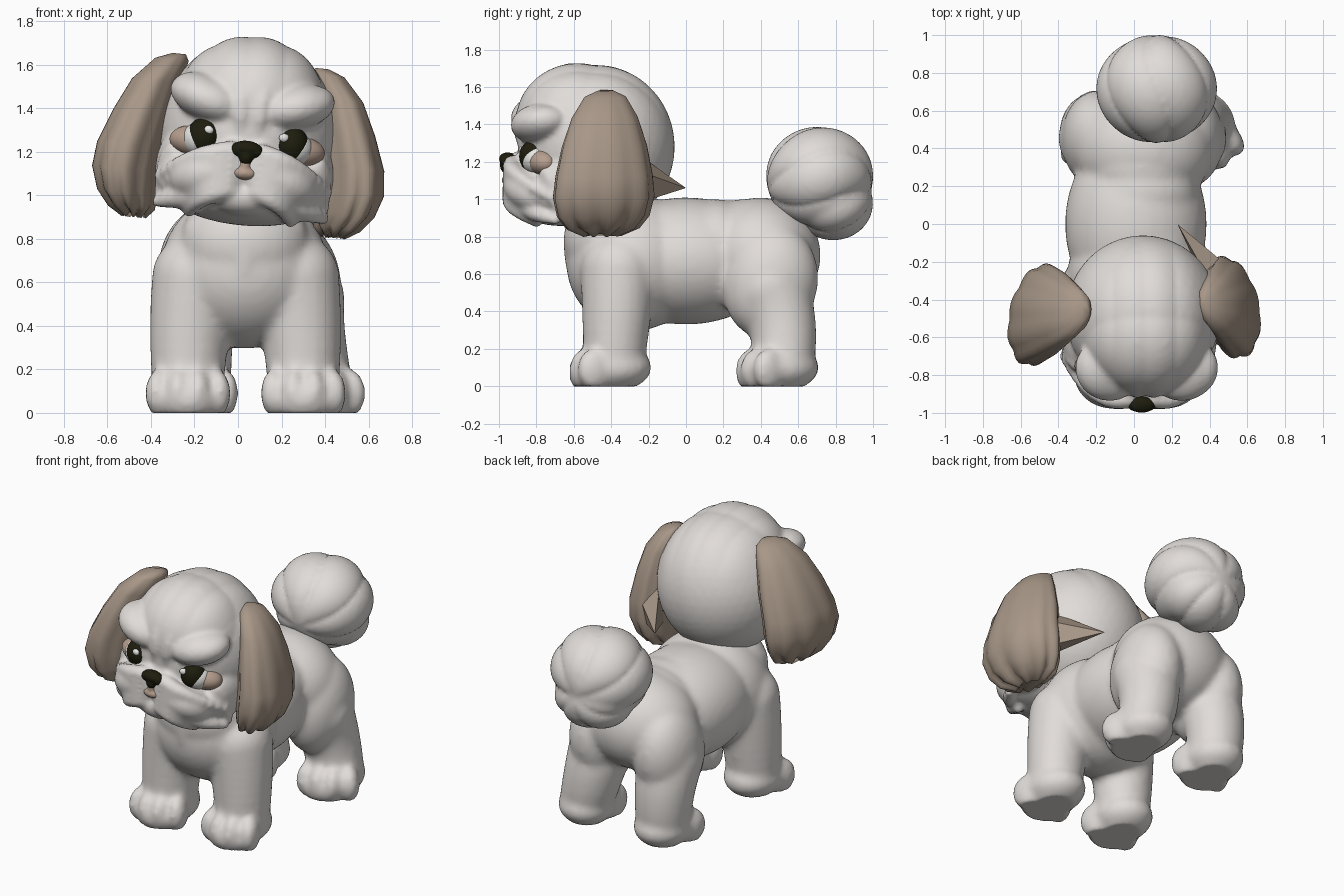
import bpy, bmesh, math
from mathutils import Matrix, Vector, Euler

cube = bpy.data.objects.get("Cube")
if cube:
    bpy.data.objects.remove(cube, do_unlink=True)


def material(name, r, g, b):
    m = bpy.data.materials.new(name)
    m.use_nodes = True
    m.diffuse_color = (r, g, b, 1)
    bsdf = m.node_tree.nodes["Principled BSDF"]
    bsdf.inputs["Base Color"].default_value = (r, g, b, 1)
    bsdf.inputs["Roughness"].default_value = 0.8
    return m


FUR = material("white fur", 0.75, 0.715, 0.69)
EAR = material("tan fur", 0.39, 0.31, 0.245)
SKIN = material("pink skin", 0.47, 0.345, 0.27)
DARK = material("dark eye and nose", 0.013, 0.012, 0.004)
SHINE = material("eye white", 0.85, 0.85, 0.83)

# Head tilt about its centre
HEAD = (Matrix.Translation((0.045, 0, 1.25)) @ Matrix.Rotation(math.radians(6), 4, 'Y')
        @ Matrix.Translation((0, 0, -1.25)))


def unit_sphere(subdivisions):
    bm = bmesh.new()
    bmesh.ops.create_icosphere(bm, subdivisions=subdivisions, radius=1)
    bm.verts.index_update()
    data = [v.co.copy() for v in bm.verts], [[v.index for v in f.verts] for f in bm.faces]
    bm.free()
    return data


FINE, COARSE = unit_sphere(4), unit_sphere(2)


def ball(shell, c, r, rot=(0, 0, 0), sphere=FINE):
    r = (r, r, r) if isinstance(r, (int, float)) else r
    mat = (Matrix.Translation(c) @ Euler([math.radians(a) for a in rot]).to_matrix().to_4x4()
           @ Matrix.Diagonal((*r, 1)))
    verts, faces = shell
    start = len(verts)
    verts.extend(mat @ v for v in sphere[0])
    faces.extend([i + start for i in f] for f in sphere[1])


def strand(shell, a, b, c, r0, r1, n=8, sphere=COARSE):
    """Tapering lock of fur or limb along a curved path."""
    a, b, c = Vector(a), Vector(b), Vector(c)
    for i in range(n):
        t = i / (n - 1)
        p = a * (1 - t) ** 2 + b * 2 * t * (1 - t) + c * t * t
        ball(shell, p, r0 + (r1 - r0) * t, sphere=sphere)


def finish(name, shell, mat, matrix=Matrix(), voxel=0, smooth=4, shape=None):
    me = bpy.data.meshes.new(name)
    me.from_pydata(shell[0], [], shell[1])
    ob = bpy.data.objects.new(name, me)
    bpy.context.collection.objects.link(ob)
    if voxel:
        mod = ob.modifiers.new("fuse", 'REMESH')
        mod.mode, mod.voxel_size = 'VOXEL', voxel
        mod = ob.modifiers.new("soften", 'SMOOTH')
        mod.factor, mod.iterations = 0.5, smooth
        fused = bpy.data.meshes.new_from_object(ob.evaluated_get(bpy.context.evaluated_depsgraph_get()))
        ob.modifiers.clear()
        ob.data = fused
        bpy.data.meshes.remove(me)
        me = fused
        me.name = name
    if shape:
        moved = [v.co + v.normal * shape(v.co) for v in me.vertices]
        for v, p in zip(me.vertices, moved):
            v.co = p
    me.transform(matrix)
    for v in me.vertices:  # flat soles
        v.co.z = max(v.co.z, 0)
    me.materials.clear()
    me.materials.append(mat)
    me.shade_smooth()
    return ob


# Body: torso, legs and paws fused together
body = [], []
ball(body, (0.03, -0.28, 0.66), (0.385, 0.36, 0.365))
ball(body, (0.01, 0.0, 0.67), (0.375, 0.5, 0.34))
ball(body, (0.05, 0.4, 0.7), (0.37, 0.32, 0.31))
ball(body, (0.03, -0.42, 0.78), (0.3, 0.235, 0.25))
for i in range(6):  # level back
    ball(body, (0.04, -0.22 + i * 0.13, 0.75), (0.3, 0.22, 0.25))
for i in range(7):  # chest tufts
    x = (i - 3) * 0.075
    strand(body, (0.03 + x, -0.58 + abs(x) * 0.4, 0.84), (0.03 + x, -0.645 + abs(x) * 0.55, 0.7),
           (0.03 + x * 0.8, -0.59 + abs(x) * 0.4, 0.54 + 0.06 * (i % 2)), 0.055, 0.03)


def paw(x, y, turn=0):
    ball(body, (x, y + 0.03, 0.1), (0.175, 0.2, 0.125), (0, 0, turn))
    ball(body, (x, y - 0.07, 0.06), (0.16, 0.14, 0.11), (0, 0, turn))
    for i in range(4):
        o = i - 1.5
        place = Matrix.Rotation(math.radians(turn), 3, 'Z') @ Vector((o * 0.085, abs(o) * 0.04 - 0.13, 0.09))
        ball(body, place + Vector((x, y, 0)), (0.062, 0.1, 0.115), (0, 0, turn + o * 14))


for s in (-1, 1):
    x = 0.035 + s * 0.265
    strand(body, (x - s * 0.04, -0.36, 0.62), (x, -0.37, 0.4), (x, -0.385, 0.12), 0.205, 0.165, 10, FINE)
    paw(x, -0.415)
    x = 0.045 + s * 0.255
    ball(body, (x - s * 0.02, 0.45, 0.56), (0.195, 0.255, 0.31), (-10, 0, 0))
    foot = 0.085 + s * 0.28
    strand(body, (x - s * 0.01, 0.45, 0.52), (x, 0.54, 0.35), (foot, 0.52, 0.12), 0.2, 0.165, 10, FINE)
    paw(foot, 0.48, 8 * (s + 1))
finish("body", body, FUR, voxel=0.02, smooth=7)

# Tail: a curled pompom with fur grooves
tail = [], []
ball(tail, (0.12, 0.715, 1.115), (0.315, 0.285, 0.275))
ball(tail, (0.12, 0.79, 0.98), (0.25, 0.21, 0.195))
strand(tail, (0.08, 0.56, 0.88), (0.1, 0.6, 0.95), (0.12, 0.66, 1.05), 0.1, 0.15)


def curl(p):
    dx, dz = p.x - 0.13, p.z - 1.04
    swirl = abs(math.sin(3.5 * math.atan2(dx, dz) + 4 * (p.y - 0.72)))
    return 0.02 * (swirl ** 0.6 - 0.7) * min(1, math.hypot(dx, dz) / 0.2)


finish("tail", tail, FUR, voxel=0.02, smooth=4, shape=curl)

# Head: skull, brows, muzzle and beard fused together
head = [], []
ball(head, (0, -0.48, 1.28), (0.41, 0.42, 0.435))
ball(head, (0, -0.58, 1.41), (0.345, 0.33, 0.315))
ball(head, (0, -0.67, 0.99), (0.35, 0.25, 0.13))
ball(head, (0, -0.85, 1.13), (0.11, 0.115, 0.12))
ball(head, (0, -0.84, 0.99), (0.16, 0.12, 0.09))
for s in (-1, 1):
    ball(head, (s * 0.2, -0.77, 1.425), (0.185, 0.165, 0.105), (0, -s * 16, s * 18))
    strand(head, (s * 0.04, -0.87, 1.32), (s * 0.05, -0.95, 1.5), (s * 0.07, -0.62, 1.68), 0.04, 0.04, 14)
    ball(head, (s * 0.31, -0.6, 1.1), (0.1, 0.2, 0.18))
    ball(head, (s * 0.16, -0.81, 1.08), (0.19, 0.165, 0.125), (0, s * 18, s * 20))
    for i in range(6):  # moustache locks sweep outward and down
        t = i / 5
        strand(head, (s * 0.07, -0.925, 1.19 - 0.17 * t), (s * (0.25 - 0.06 * t), -0.97, 1.17 - 0.19 * t),
               (s * (0.385 - 0.15 * t), -0.72 - 0.08 * t, 1.05 - 0.15 * t), 0.055, 0.03, 11)
    for i in range(3):  # cheek tufts
        strand(head, (s * 0.33, -0.74, 1.17 - 0.04 * i), (s * 0.39, -0.7, 1.12 - 0.05 * i),
               (s * 0.37, -0.64, 0.99 - 0.03 * i), 0.045, 0.025)
    strand(head, (s * 0.2, -0.84, 0.99), (s * 0.3, -0.82, 0.95), (s * 0.38, -0.7, 0.93), 0.07, 0.03, 10)
finish("head", head, FUR, HEAD, voxel=0.016, smooth=3,
       shape=lambda p: 0.007 * abs(math.sin(p.x * 19 + 0.6)) * min(1, max(0, (p.z - 1.4) * 4)))

# Ears: fluted, flattened drops with scalloped tips
SECTIONS = [(0.33, 1.615, 0.03, 0.04), (0.36, 1.585, 0.075, 0.11), (0.42, 1.48, 0.11, 0.175),
            (0.465, 1.33, 0.135, 0.225), (0.505, 1.18, 0.15, 0.255), (0.515, 1.07, 0.15, 0.265),
            (0.5, 0.97, 0.13, 0.24), (0.475, 0.91, 0.10, 0.19), (0.46, 0.88, 0.05, 0.1)]
N = 54
for s, name in ((-1, "right_ear"), (1, "left_ear")):
    verts, rings = [], len(SECTIONS)
    for k, (cx, z, rx, ry) in enumerate(SECTIONS):
        t = k / (rings - 1)
        for j in range(N):
            a = -s * 2 * math.pi * j / N  # keeps faces outward on both sides
            wave = abs(math.sin(4.5 * a + 0.4))
            f = 1 + 0.12 * t * (wave - 0.5)
            dx, dy = rx * f * math.cos(a), ry * f * math.sin(a)
            verts.append((s * (cx + dx - 0.15 * dy) - 0.025, -0.45 + s * 0.02 - 0.02 * t + dy,
                          z - 0.035 * t ** 3 * wave))
    faces = [(k * N + j, k * N + (j + 1) % N, k * N + N + (j + 1) % N, k * N + N + j)
             for k in range(rings - 1) for j in range(N)]
    faces += [list(range(N))[::-1], list(range((rings - 1) * N, rings * N))]
    finish(name, (verts, faces), EAR, HEAD)

# Loose pointed lock behind the left ear
verts = [(0.40, -0.3, 1.27), (0.53, -0.25, 1.15), (0.45, -0.22, 0.99), (0.36, -0.28, 1.0), (0.23, 0.0, 1.06)]
faces = [(0, 1, 2, 3)] + [((i + 1) % 4, i, 4) for i in range(4)]
finish("ear_lock", (verts, faces), EAR).data.shade_flat()

# Eyes: skin lid, white, dark iris and glint
for s, side in ((-1, "right"), (1, "left")):
    glint = 0.015 if s < 0 else -0.035
    for part, mat, c, r in (
            ("eyelid", SKIN, (s * 0.245, -0.765, 1.225), (0.115, 0.08, 0.07)),
            ("eye_white", SHINE, (s * 0.212, -0.795, 1.235), (0.09, 0.085, 0.08)),
            ("iris", DARK, (s * 0.2, -0.812, 1.25), (0.08, 0.08, 0.088)),
            ("glint", SHINE, (s * 0.2 + glint, -0.878, 1.28), (0.024, 0.016, 0.02))):
        shell = [], []
        ball(shell, c, r, (0, 0, s * 14))
        finish(side + "_" + part, shell, mat, HEAD)

# Nose: broad top with two nostril wings and a narrow base
nose = [], []
ball(nose, (0, -0.955, 1.215), (0.068, 0.045, 0.035))
ball(nose, (0, -0.955, 1.18), (0.035, 0.04, 0.045))
for s in (-1, 1):
    ball(nose, (s * 0.042, -0.95, 1.205), (0.034, 0.04, 0.033))
finish("nose", nose, DARK, HEAD, voxel=0.008, smooth=3)

# Mouth: lip groove and lower lip
mouth = [], []
ball(mouth, (0, -0.945, 1.14), (0.028, 0.035, 0.045))
ball(mouth, (0, -0.94, 1.1), (0.062, 0.045, 0.032))
finish("mouth", mouth, SKIN, HEAD, voxel=0.008, smooth=3)
